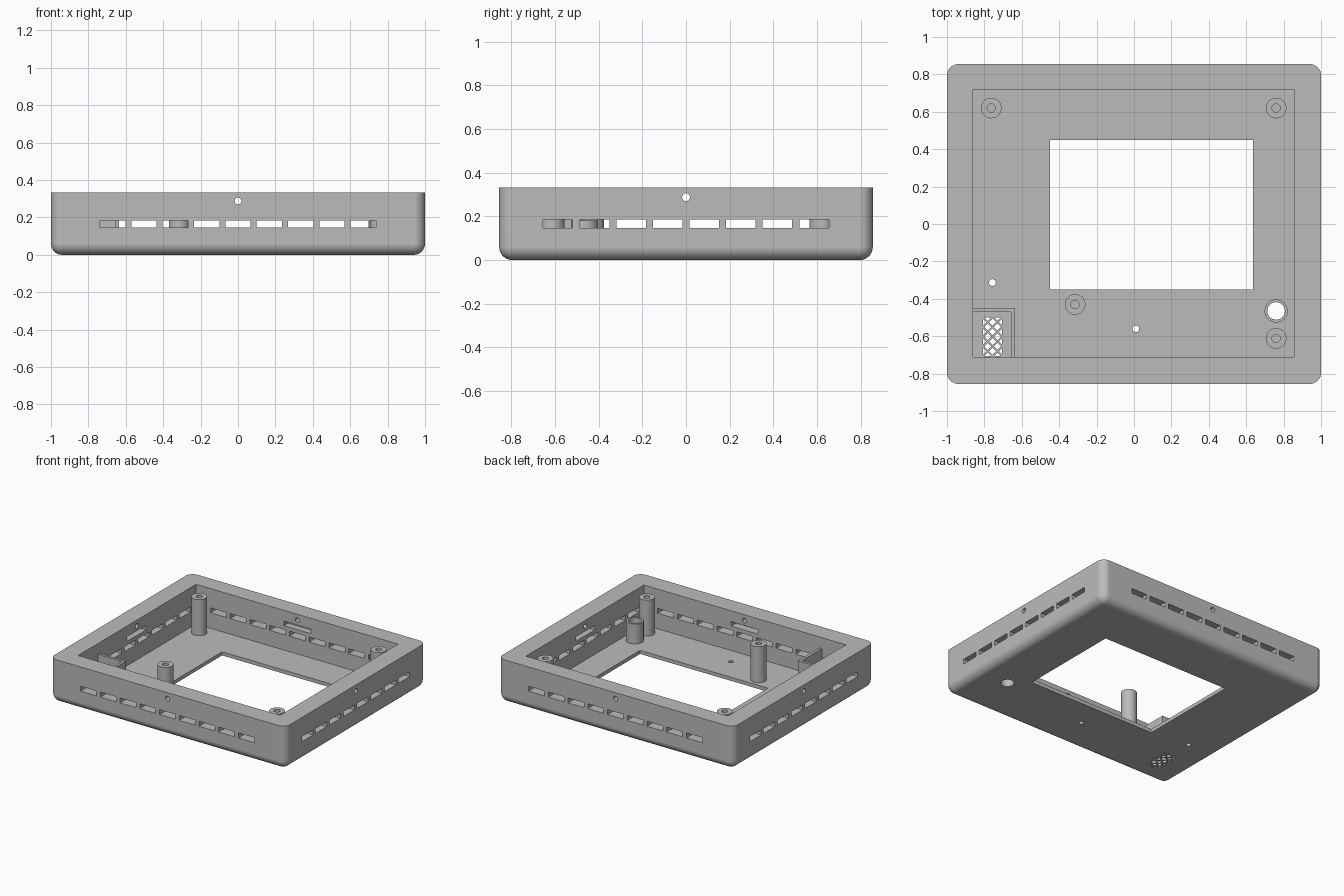
import bpy, bmesh, math
from mathutils import Matrix, Vector

old = bpy.data.objects.get("Cube")
if old:
    bpy.data.objects.remove(old, do_unlink=True)

grey = bpy.data.materials.new("plain_grey")
grey.use_nodes = True
colour = (0.5, 0.5, 0.5, 1)
grey.diffuse_color = colour
grey.node_tree.nodes["Principled BSDF"].inputs["Base Color"].default_value = colour

HEIGHT, FLOOR = 0.333, 0.028
HALF_X, HALF_Y = 1.0, 0.855
IN_X, IN_Y = (-0.86, 0.855), (-0.71, 0.72)


def add_box(bm, x, y, z):
    """Box from three (low, high) ranges."""
    size = [r[1] - r[0] for r in (x, y, z)]
    mid = [(r[1] + r[0]) / 2 for r in (x, y, z)]
    m = Matrix.Translation(mid) @ Matrix.Diagonal((*size, 1))
    bmesh.ops.create_cube(bm, size=1, matrix=m)


def add_rod(bm, centre, axis, radius, length):
    """Cylinder centred on a point, along an axis."""
    turn = Vector((0, 0, 1)).rotation_difference(Vector(axis)).to_matrix().to_4x4()
    bmesh.ops.create_cone(bm, cap_ends=True, segments=32, radius1=radius, radius2=radius,
                          depth=length, matrix=Matrix.Translation(centre) @ turn)


def finish(name, bm, smooth=False):
    bmesh.ops.recalc_face_normals(bm, faces=bm.faces)
    mesh = bpy.data.meshes.new(name)
    bm.to_mesh(mesh)
    bm.free()
    mesh.materials.append(grey)
    ob = bpy.data.objects.new(name, mesh)
    bpy.context.collection.objects.link(ob)
    if smooth:
        shade(ob)
    return ob


def shade(ob):
    bpy.ops.object.select_all(action='DESELECT')
    ob.select_set(True)
    bpy.context.view_layer.objects.active = ob
    bpy.ops.object.shade_smooth_by_angle(angle=math.radians(30))


def cut(ob, cutter):
    mod = ob.modifiers.new("cut", 'BOOLEAN')
    mod.operation, mod.solver, mod.object = 'DIFFERENCE', 'EXACT', cutter
    bpy.context.view_layer.objects.active = ob
    bpy.ops.object.modifier_apply(modifier=mod.name)
    bpy.data.objects.remove(cutter, do_unlink=True)


def lathe(name, x, y, profile):
    """Closed (radius, height) profile spun around z."""
    bm = bmesh.new()
    verts = [bm.verts.new((r, 0, z)) for r, z in profile]
    edges = [bm.edges.new((verts[i - 1], verts[i])) for i in range(len(verts))]
    bmesh.ops.spin(bm, geom=verts + edges, cent=(0, 0, 0), axis=(0, 0, 1),
                   angle=math.tau, steps=40)
    bmesh.ops.remove_doubles(bm, verts=bm.verts, dist=1e-5)
    loose = [e for e in bm.edges if not e.link_faces]
    bmesh.ops.delete(bm, geom=loose, context='EDGES')
    ob = finish(name, bm, True)
    ob.location = (x, y, 0)


# Outer shell with rounded corners and rounded bottom edge
bm = bmesh.new()
add_box(bm, (-HALF_X, HALF_X), (-HALF_Y, HALF_Y), (0, HEIGHT))
round_edges = [e for e in bm.edges if min(v.co.z for v in e.verts) < 0.001]
bmesh.ops.bevel(bm, geom=round_edges, offset=0.06, segments=8, profile=0.5, affect='EDGES')
shell = finish("case_shell", bm)

# Open cavity
bm = bmesh.new()
add_box(bm, IN_X, IN_Y, (FLOOR, 0.5))
cut(shell, finish("cavity_cutter", bm))

# Vents, side holes, inner pockets, screen window and floor holes
bm = bmesh.new()
pitch, slot, slot_z = 0.1675, 0.0675, (0.147, 0.185)
hole_z, pocket_z, pocket = 0.288, (0.215, 0.25), 0.115
for side in (-1, 1):
    through_y = sorted((side * 0.6, side * 0.95))
    through_x = sorted((side * 0.75, side * 1.1))
    for i in range(9):
        c = (i - 4) * pitch
        add_box(bm, (c - slot, c + slot), through_y, slot_z)
    for i in range(8):
        c = (i - 3.5) * pitch
        add_box(bm, through_x, (c - slot, c + slot), slot_z)
    add_rod(bm, (0, side * 0.78, hole_z), (0, 1, 0), 0.018, 0.3)
    add_rod(bm, (side * 0.93, 0, hole_z), (1, 0, 0), 0.018, 0.3)
    add_box(bm, (-pocket, pocket), sorted((side * 0.65, side * 0.77)), pocket_z)
    add_box(bm, sorted((side * 0.8, side * 0.91)), (-pocket, pocket), pocket_z)
add_box(bm, (-0.45, 0.635), (-0.35, 0.45), (-0.1, 0.1))
GX, GY = (-0.807, -0.705), (-0.705, -0.5)
add_box(bm, GX, GY, (-0.1, 0.1))
for x, y, r in ((-0.757, -0.313, 0.018), (0.01, -0.56, 0.018), (0.76, -0.465, 0.047)):
    add_rod(bm, (x, y, 0), (0, 0, 1), r, 0.2)
cut(shell, finish("opening_cutter", bm))
shade(shell)
shell.modifiers.new("flat_face_normals", 'WEIGHTED_NORMAL').keep_sharp = True

# Screw posts with blind holes
post = [(0, 0.02), (0.055, 0.02), (0.055, 0.305), (0.022, 0.305), (0.022, 0.1), (0, 0.1)]
for name, x, y in (("back_right_post", -0.763, 0.62), ("back_left_post", 0.76, 0.62),
                   ("front_right_post", -0.315, -0.43), ("front_left_post", 0.76, -0.612)):
    lathe(name, x, y, post)

# Open tube over the large floor hole
lathe("button_tube", 0.76, -0.465,
      [(0.047, 0.01), (0.062, 0.01), (0.062, 0.18), (0.047, 0.18)])

# Low walls boxing in the grille corner
bm = bmesh.new()
wall_z = (0.02, 0.25)
add_box(bm, (-0.87, -0.637), (-0.47, -0.45), wall_z)
add_box(bm, (-0.657, -0.637), (-0.72, -0.47), wall_z)
finish("grille_corner_walls", bm)

# Crossed grille bars, each clipped to the opening
bm = bmesh.new()
step = 0.052
for slope in (-1, 1):
    for k in range(-8, 9):
        # Line y = cy + slope * (x - cx) + k * step
        cx, cy = sum(GX) / 2, sum(GY) / 2 + k * step
        ends = sorted(cx + slope * (y - cy) for y in GY)
        x0, x1 = max(GX[0], ends[0]), min(GX[1], ends[1])
        if x1 - x0 < 0.005:
            continue
        mx = (x0 + x1) / 2
        m = (Matrix.Translation((mx, cy + slope * (mx - cx), FLOOR / 2))
             @ Matrix.Rotation(slope * math.pi / 4, 4, 'Z')
             @ Matrix.Diagonal(((x1 - x0) * math.sqrt(2) + 0.008, 0.01, FLOOR - 0.004, 1)))
        bmesh.ops.create_cube(bm, size=1, matrix=m)
finish("speaker_grille", bm)
